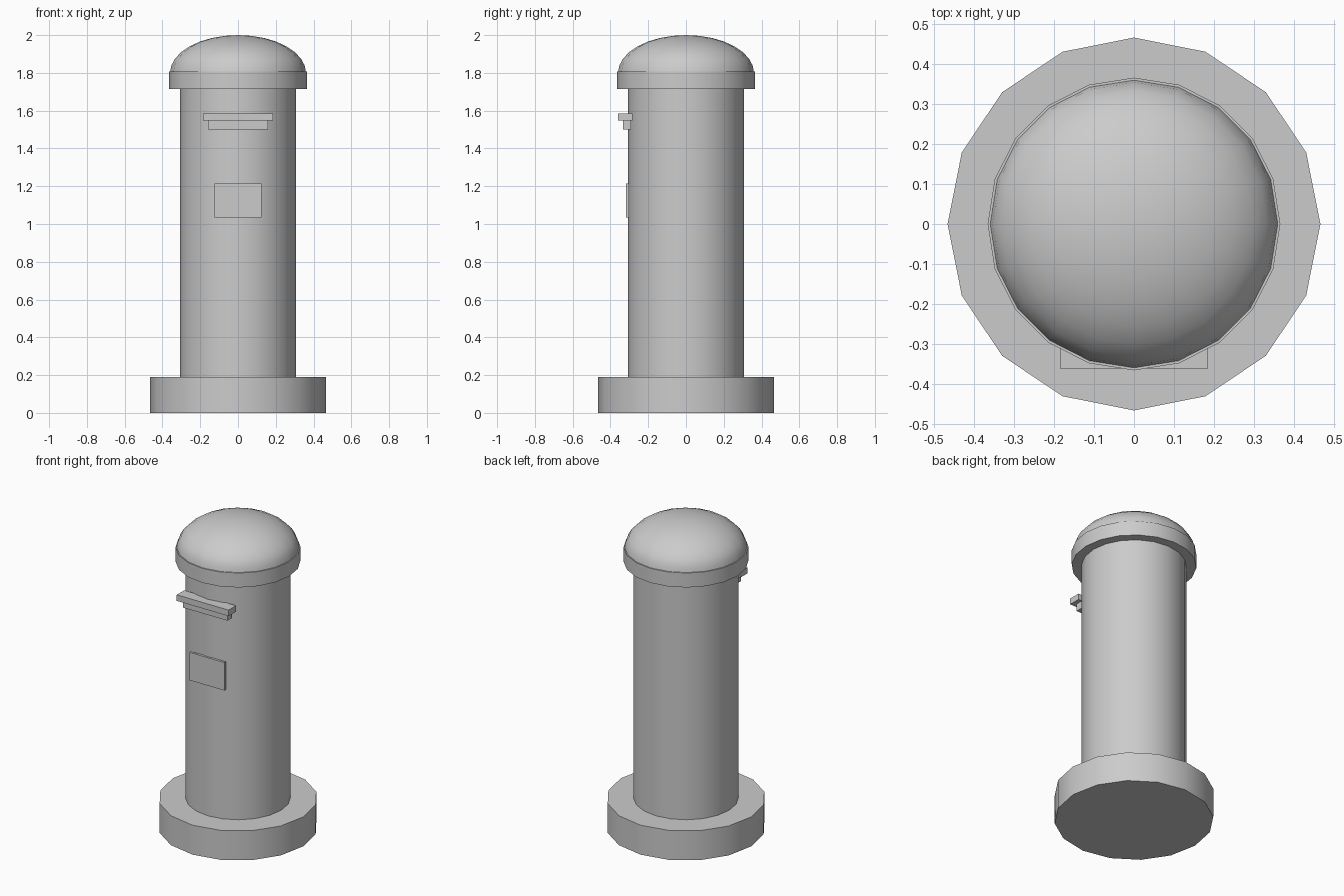
import bpy, math

if "Cube" in bpy.data.objects:
    bpy.data.objects.remove(bpy.data.objects["Cube"])

grey = bpy.data.materials.new("light grey")
grey.diffuse_color = (0.6, 0.6, 0.6, 1)
grey.use_nodes = True
grey.node_tree.nodes["Principled BSDF"].inputs["Base Color"].default_value = grey.diffuse_color


def finish(obj, name, smooth=True):
    obj.name = name
    obj.data.materials.append(grey)
    if smooth:
        bpy.ops.object.shade_smooth_by_angle(angle=math.radians(35))


def lathe(name, profile, sides):
    """Revolve (radius, z) points around z; a radius of 0 makes a pole, open ends get capped."""
    verts, faces, rings = [], [], []
    for r, z in profile:
        n = 1 if r == 0 else sides
        rings.append([len(verts) + i for i in range(n)])
        for i in range(n):
            a = 2 * math.pi * i / sides
            verts.append((r * math.cos(a), r * math.sin(a), z))
    for lo, hi in zip(rings, rings[1:]):
        for i in range(sides):
            j = (i + 1) % sides
            if len(hi) == 1:
                faces.append((lo[i], lo[j], hi[0]))
            else:
                faces.append((lo[i], lo[j], hi[j], hi[i]))
    faces.append(rings[0][::-1])
    if len(rings[-1]) > 1:
        faces.append(rings[-1])
    mesh = bpy.data.meshes.new(name)
    mesh.from_pydata(verts, [], faces)
    obj = bpy.data.objects.new(name, mesh)
    bpy.context.collection.objects.link(obj)
    bpy.ops.object.select_all(action='DESELECT')
    obj.select_set(True)
    bpy.context.view_layer.objects.active = obj
    finish(obj, name)


def box(name, half_width, y0, y1, z0, z1):
    bpy.ops.mesh.primitive_cube_add(size=1, location=(0, (y0 + y1) / 2, (z0 + z1) / 2))
    obj = bpy.context.object
    obj.scale = (2 * half_width, y1 - y0, z1 - z0)
    bpy.ops.object.transform_apply(location=False, rotation=False, scale=True)
    finish(obj, name, False)


# Round plinth, pillar and cap rim
lathe("base", [(0.465, 0), (0.465, 0.19)], 16)
lathe("pillar", [(0.307, 0.19), (0.307, 1.72)], 20)
lathe("cap_rim", [(0.365, 1.715), (0.365, 1.808)], 20)

# Domed cap: half ellipsoid
steps = 8
dome = [(0.36 * math.cos(math.pi / 2 * i / steps), 1.8 + 0.2 * math.sin(math.pi / 2 * i / steps))
        for i in range(steps)]
lathe("dome", dome + [(0, 2.0)], 20)

# Posting slot with hood, and notice plate
box("slot_hood", 0.185, -0.36, -0.284, 1.547, 1.586)
box("slot", 0.158, -0.333, -0.291, 1.50, 1.547)
box("notice_plate", 0.125, -0.317, -0.302, 1.035, 1.215)
